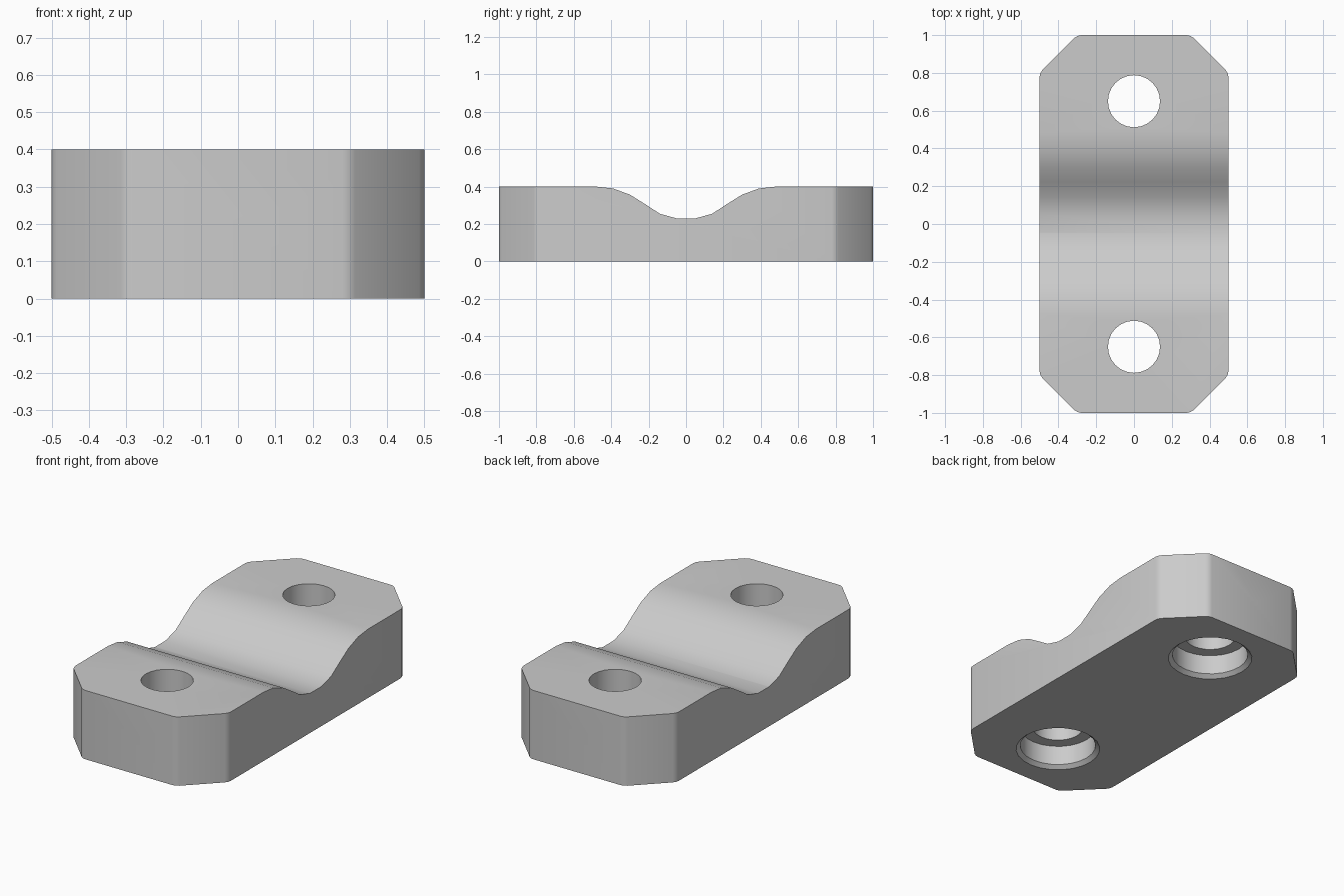
import bpy, bmesh, math
from mathutils import Vector

cube = bpy.data.objects.get("Cube")
if cube:
    bpy.data.objects.remove(cube)

grey = bpy.data.materials.new("plain grey")
grey.use_nodes = True
grey.diffuse_color = (0.6, 0.6, 0.6, 1)
grey.node_tree.nodes["Principled BSDF"].inputs["Base Color"].default_value = (0.6, 0.6, 0.6, 1)


def add_object(name, bm):
    bmesh.ops.recalc_face_normals(bm, faces=bm.faces)
    mesh = bpy.data.meshes.new(name)
    bm.to_mesh(mesh)
    bm.free()
    mesh.materials.append(grey)
    obj = bpy.data.objects.new(name, mesh)
    bpy.context.collection.objects.link(obj)
    return obj


def prism(points, direction):
    bm = bmesh.new()
    face = bm.faces.new([bm.verts.new(p) for p in points])
    grown = bmesh.ops.extrude_face_region(bm, geom=[face], use_keep_orig=True)
    verts = [g for g in grown["geom"] if isinstance(g, bmesh.types.BMVert)]
    bmesh.ops.translate(bm, verts=verts, vec=Vector(direction))
    return bm


def lathe(name, profile, y, steps=24):
    bm = bmesh.new()
    verts = [bm.verts.new((r, y, z)) for r, z in profile]
    edges = [bm.edges.new(pair) for pair in zip(verts, verts[1:])]
    bmesh.ops.spin(bm, geom=verts + edges, cent=(0, y, 0), axis=(0, 0, 1),
                   angle=math.tau, steps=steps)
    bmesh.ops.remove_doubles(bm, verts=bm.verts, dist=0.0005)
    return add_object(name, bm)


# Block with saddle-shaped top, extruded across the width
half = [(0.05, 0.23), (0.14, 0.255), (0.22, 0.307), (0.30, 0.357), (0.39, 0.39), (0.48, 0.4), (1, 0.4)]
side = [(-1, 0)] + [(-y, z) for y, z in reversed(half)] + half + [(1, 0)]
clamp = add_object("clamp_block", prism([(-0.5, y, z) for y, z in side], (1, 0, 0)))

# Octagonal outline with slightly softened corners
outline = [(0.3, 1), (0.5, 0.8), (0.5, -0.8), (0.3, -1), (-0.3, -1), (-0.5, -0.8), (-0.5, 0.8), (-0.3, 1)]
bm = prism([(x * 1.0, y * 1.0, -0.1) for x, y in outline], (0, 0, 0.7))
upright = [e for e in bm.edges if abs(e.verts[0].co.z - e.verts[1].co.z) > 0.1]
bmesh.ops.bevel(bm, geom=upright, offset=0.02, segments=2, profile=0.5, affect='EDGES')
cutters = [(add_object("outline_cutter", bm), 'INTERSECT')]

# Bolt holes, counterbored from below with a chamfered rim
bore = [(0, -0.1), (0.23, -0.1), (0.23, 0), (0.207, 0.02), (0.207, 0.135), (0.138, 0.135), (0.138, 0.6), (0, 0.6)]
cutters += [(lathe("hole_cutter", bore, y), 'DIFFERENCE') for y in (-0.65, 0.65)]

bpy.context.view_layer.objects.active = clamp
for cutter, operation in cutters:
    mod = clamp.modifiers.new("cut", 'BOOLEAN')
    mod.operation = operation
    mod.solver = 'EXACT'
    mod.object = cutter
    bpy.ops.object.modifier_apply(modifier=mod.name)
    bpy.data.objects.remove(cutter)

# Smooth curves, crisp edges
bpy.ops.object.select_all(action='DESELECT')
clamp.select_set(True)
bpy.ops.object.shade_smooth_by_angle(angle=math.radians(30))
